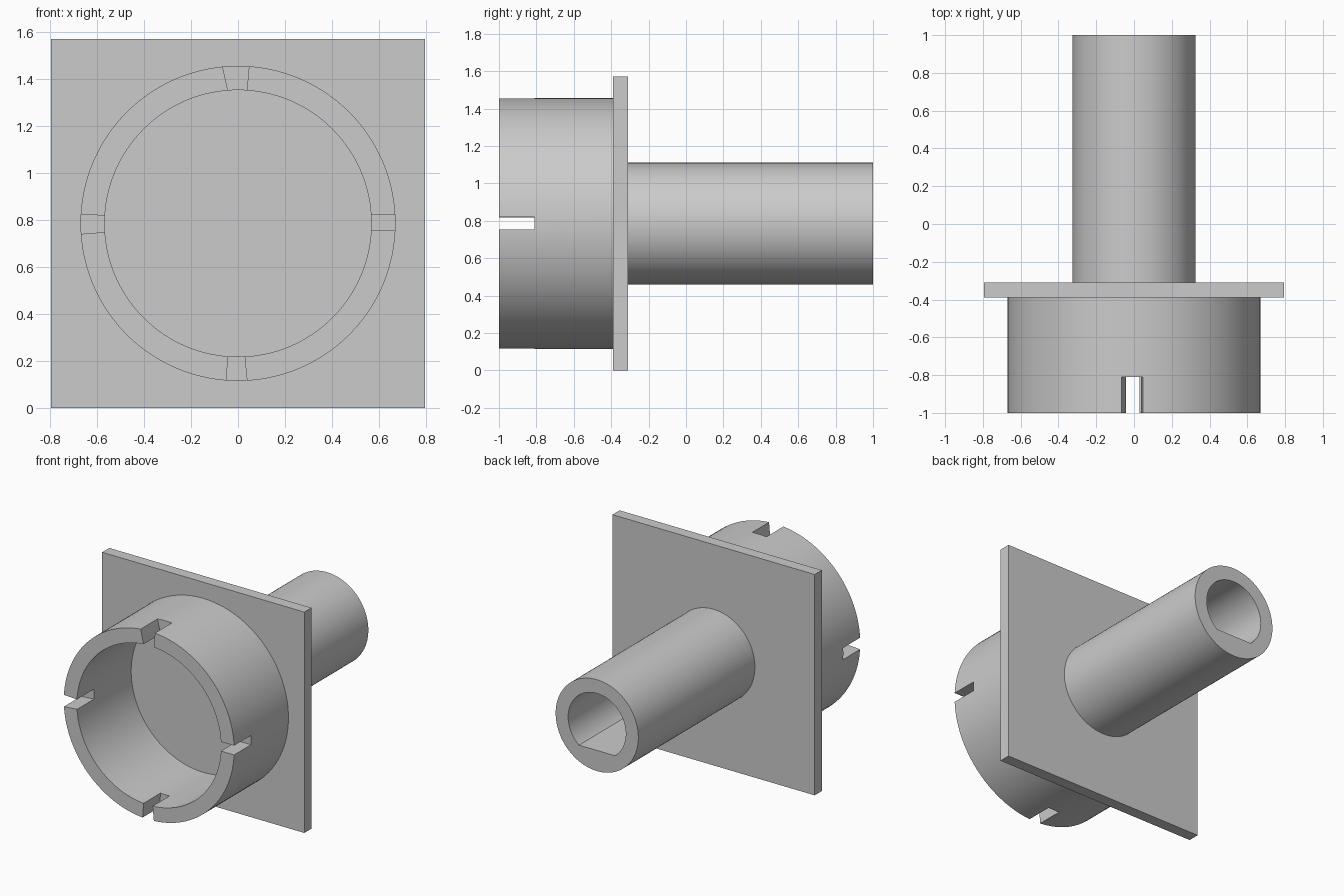
import bpy
import bmesh
from math import cos, sin, pi, sqrt, radians

cube = bpy.data.objects.get("Cube")
if cube:
    bpy.data.objects.remove(cube, do_unlink=True)

CENTRE_Z = 0.785
FRONT, PLATE_FRONT, PLATE_BACK, BACK = -1.0, -0.39, -0.31, 1.0

grey = bpy.data.materials.new("plain grey")
grey.use_nodes = True
grey.diffuse_color = (0.6, 0.6, 0.6, 1)
grey.node_tree.nodes["Principled BSDF"].inputs["Base Color"].default_value = (0.6, 0.6, 0.6, 1)


def circle(radius, count=128):
    return [(radius * cos(2 * pi * i / count), radius * sin(2 * pi * i / count)) for i in range(count)]


def prism(name, outline, y0, y1):
    """Extrude an x-z outline, centred on the shared axis, from y0 to y1."""
    bm = bmesh.new()
    face = bm.faces.new([bm.verts.new((x, y0, CENTRE_Z + z)) for x, z in outline])
    moved = bmesh.ops.extrude_face_region(bm, geom=[face])["geom"]
    bmesh.ops.translate(bm, vec=(0, y1 - y0, 0),
                        verts=[v for v in moved if isinstance(v, bmesh.types.BMVert)])
    bmesh.ops.recalc_face_normals(bm, faces=bm.faces)
    mesh = bpy.data.meshes.new(name)
    bm.to_mesh(mesh)
    bm.free()
    mesh.materials.append(grey)
    obj = bpy.data.objects.new(name, mesh)
    bpy.context.collection.objects.link(obj)
    return obj


def activate(obj):
    bpy.ops.object.select_all(action="DESELECT")
    obj.select_set(True)
    bpy.context.view_layer.objects.active = obj


def cut(obj, cutter):
    cutter.hide_render = True
    mod = obj.modifiers.new("cut", "BOOLEAN")
    mod.operation = "DIFFERENCE"
    mod.solver = "EXACT"
    mod.object = cutter
    activate(obj)
    bpy.ops.object.modifier_apply(modifier=mod.name)
    bpy.data.objects.remove(cutter, do_unlink=True)


# Square mounting plate
w, h = 0.795, 0.785
plate = prism("mounting_plate", [(-w, -h), (w, -h), (w, h), (-w, h)], PLATE_FRONT, PLATE_BACK)

# Open cup on the front
cup = prism("cup", circle(0.67), FRONT, PLATE_FRONT)
cut(cup, prism("cup_hollow", circle(0.567), FRONT - 0.1, PLATE_FRONT + 0.1))

# Four slightly uneven rim slots: angle, inner and outer sideways limits
slots = [
    (0, (-0.031, 0.035), (-0.031, 0.035)),
    (90, (-0.032, 0.028), (-0.054, 0.084)),
    (180, (-0.030, 0.032), (-0.042, 0.051)),
    (270, (-0.038, 0.022), (-0.055, 0.046)),
]
for angle, inner, outer in slots:
    c, s = cos(radians(angle)), sin(radians(angle))
    corners = [(0.5, inner[0]), (0.75, outer[0]), (0.75, outer[1]), (0.5, inner[1])]
    outline = [(r * c - t * s, r * s + t * c) for r, t in corners]
    cut(cup, prism("rim_slot", outline, FRONT - 0.1, -0.81))

# Shaft on the back with a D-shaped bore, flat side down
shaft = prism("shaft", circle(0.325), PLATE_BACK, BACK)
bore_r, flat = 0.227, -0.178
half = sqrt(bore_r ** 2 - flat ** 2)
d_outline = [p for p in circle(bore_r) if p[1] > flat + 0.002]
start = next(i for i, p in enumerate(d_outline) if p[0] > 0 and p[1] < 0)
d_outline = d_outline[start:] + d_outline[:start] + [(-half, flat), (half, flat)]
cut(shaft, prism("bore", d_outline, PLATE_BACK - 0.1, BACK + 0.1))

# Smooth the round walls, keep the edges crisp
for obj in (cup, shaft):
    activate(obj)
    bpy.ops.object.shade_smooth_by_angle(angle=radians(30))
